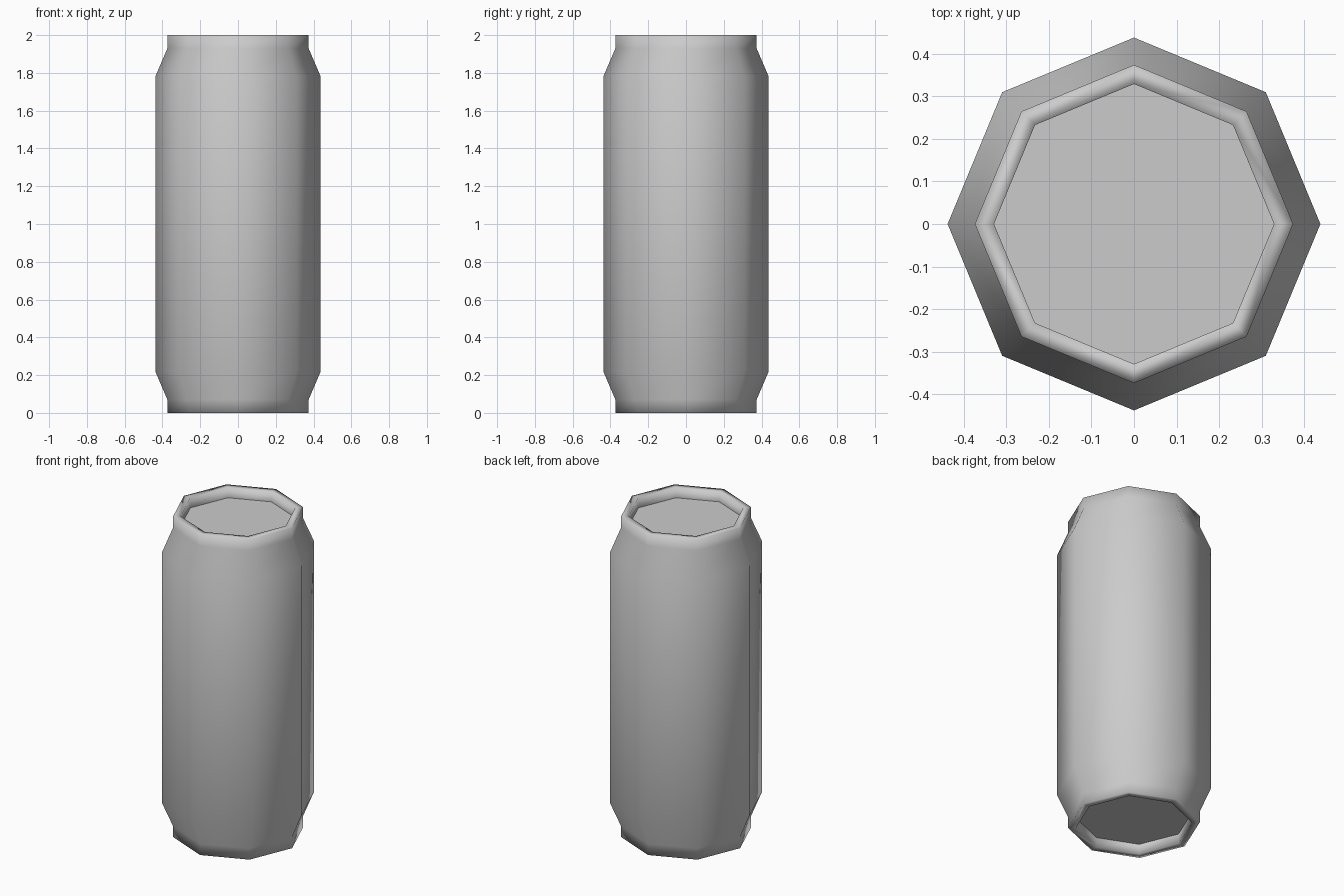
import bpy, bmesh, math

if "Cube" in bpy.data.objects:
    bpy.data.objects.remove(bpy.data.objects["Cube"])

SIDES = 8
RIM_IN = 0.329      # inner edge of the rims
RECESS = 0.063      # depth of the end panels


def ring(bm, r, z):
    return [bm.verts.new((r * math.cos(2 * math.pi * i / SIDES),
                          r * math.sin(2 * math.pi * i / SIDES), z))
            for i in range(SIDES)]


def finish(bm, name, smooth):
    me = bpy.data.meshes.new(name)
    for f in bm.faces:
        f.smooth = smooth
    bm.to_mesh(me)
    bm.free()
    ob = bpy.data.objects.new(name, me)
    bpy.context.collection.objects.link(ob)
    return ob


# Can wall: lower half profile (radius, height), mirrored for the upper half
half = [(RIM_IN, RECESS), (RIM_IN, 0.0), (0.374, 0.0), (0.374, 0.07), (0.438, 0.22)]
profile = half + [(r, 2.0 - z) for r, z in reversed(half)]
bm = bmesh.new()
rings = [ring(bm, r, z) for r, z in profile]
for a, b in zip(rings, rings[1:]):
    for i in range(SIDES):
        j = (i + 1) % SIDES
        bm.faces.new((a[i], a[j], b[j], b[i]))
finish(bm, "can_body", True)

# Flat recessed end panels
for name, z, up in (("lid_panel", 2.0 - RECESS, True), ("base_panel", RECESS, False)):
    bm = bmesh.new()
    loop = ring(bm, RIM_IN, z)
    bm.faces.new(loop if up else loop[::-1])
    finish(bm, name, False)
